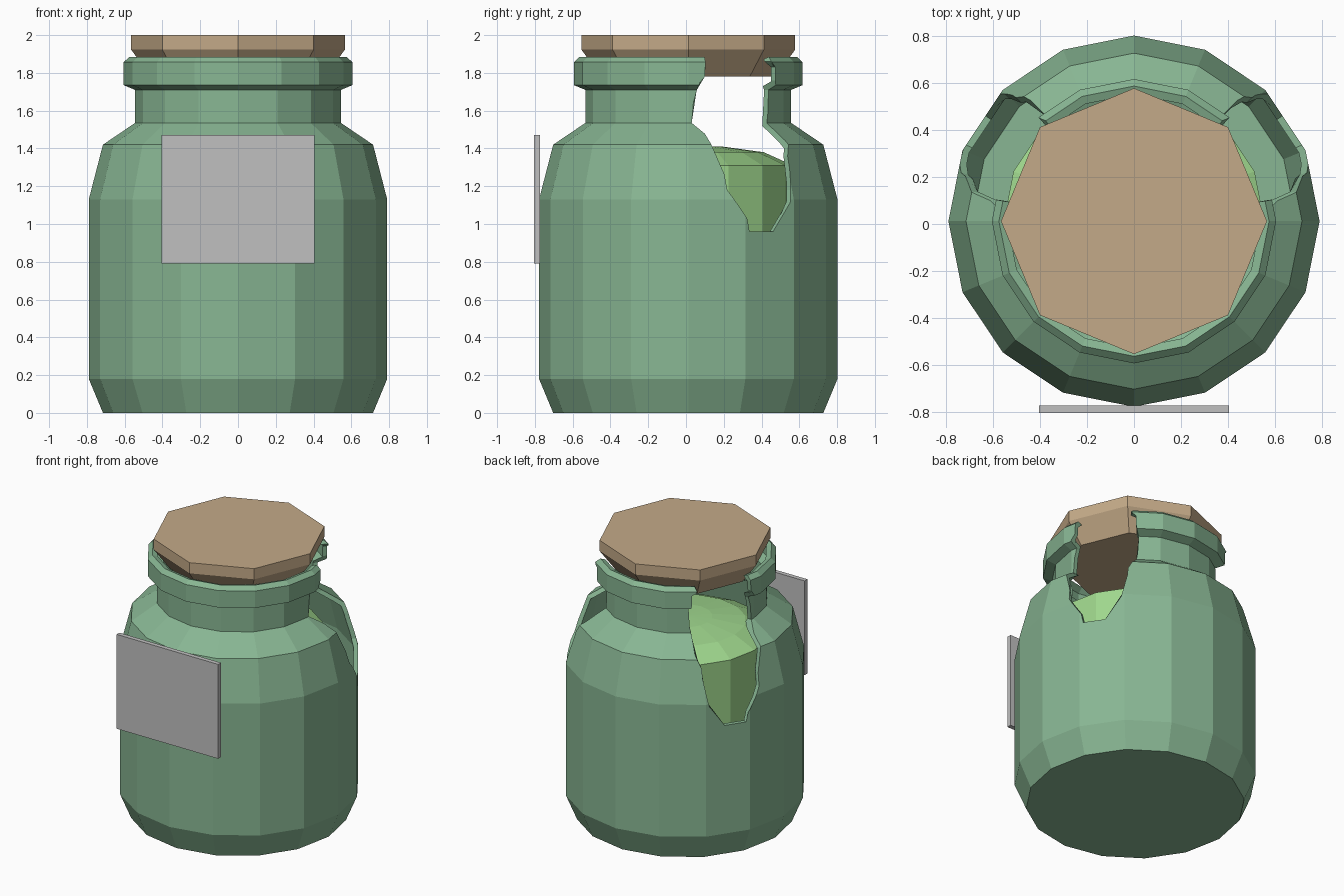
import bpy, bmesh, math

if "Cube" in bpy.data.objects:
    bpy.data.objects.remove(bpy.data.objects["Cube"])

CY = 0.012  # jar axis offset in y


def material(name, srgb):
    m = bpy.data.materials.new(name)
    lin = [((c / 255 + 0.055) / 1.055) ** 2.4 for c in srgb]
    m.diffuse_color = (*lin, 1)
    m.use_nodes = True
    m.node_tree.nodes["Principled BSDF"].inputs["Base Color"].default_value = m.diffuse_color
    return m


glass = material("green glass", (136, 182, 147))
cork = material("cork tan", (196, 170, 136))
liquid = material("light green", (160, 216, 142))
paper = material("label grey", (192, 192, 192))


def finish(bm, name, mat):
    bmesh.ops.remove_doubles(bm, verts=bm.verts, dist=1e-5)
    bmesh.ops.recalc_face_normals(bm, faces=bm.faces)
    me = bpy.data.meshes.new(name)
    bm.to_mesh(me)
    bm.free()
    me.materials.append(mat)
    ob = bpy.data.objects.new(name, me)
    bpy.context.collection.objects.link(ob)
    return ob


def lathe(name, profile, sides, mat):
    """Closed solid of revolution; first and last rings are capped."""
    bm = bmesh.new()
    rings = []
    for r, z in profile:
        rings.append([bm.verts.new((r * math.cos(math.tau * i / sides),
                                    CY + r * math.sin(math.tau * i / sides), z))
                      for i in range(sides)])
    for a, b in zip(rings, rings[1:]):
        for i in range(sides):
            j = (i + 1) % sides
            bm.faces.new((a[i], a[j], b[j], b[i]))
    bm.faces.new(rings[0])
    bm.faces.new(rings[-1])
    return finish(bm, name, mat)


# Hollow jar: outside going up, then inside going down
outer = [(0.715, 0), (0.79, 0.18), (0.79, 1.13), (0.715, 1.42), (0.545, 1.535),
         (0.545, 1.71), (0.605, 1.735), (0.605, 1.857), (0.575, 1.885)]
inner = [(0.54, 1.873), (0.575, 1.84), (0.575, 1.755), (0.515, 1.73), (0.515, 1.52),
         (0.69, 1.40), (0.76, 1.12), (0.76, 0.19), (0.69, 0.03)]
jar = lathe("jar", outer + inner, 16, glass)


def jar_radius(z):
    for (r0, z0), (r1, z1) in zip(outer, outer[1:]):
        if z0 <= z <= z1:
            return (r0 + (r1 - r0) * (z - z0) / (z1 - z0)) * 0.99
    return 0.57


# Broken openings on both sides, cut radially along a (y, z) outline
outline = [(0.09, 1.95), (0.105, 1.85), (0.10, 1.78), (0.055, 1.70), (0.03, 1.535),
           (0.14, 1.41), (0.22, 1.18), (0.335, 0.96), (0.465, 0.96), (0.55, 1.18),
           (0.535, 1.36), (0.455, 1.51), (0.44, 1.71), (0.475, 1.76), (0.475, 1.83),
           (0.45, 1.86), (0.45, 1.95)]
for side, sx in (("right", 1), ("left", -1)):
    bm = bmesh.new()
    near, far = [], []
    for y, z in outline:
        a = math.asin((y - CY) / jar_radius(z))
        for ring, r in ((near, 0.3), (far, 1.0)):
            ring.append(bm.verts.new((sx * r * math.cos(a), CY + r * math.sin(a), z)))
    n = len(outline)
    for i in range(n):
        j = (i + 1) % n
        bm.faces.new((near[i], near[j], far[j], far[i]))
    caps = [bm.faces.new(near), bm.faces.new(far)]
    bmesh.ops.triangulate(bm, faces=caps)
    cutter = finish(bm, side + "_opening_cutter", glass)
    cutter.hide_render = True
    cutter.hide_set(True)
    mod = jar.modifiers.new(side + " opening", "BOOLEAN")
    mod.operation = "DIFFERENCE"
    mod.solver = "EXACT"
    mod.object = cutter

# Contents with a domed top
lathe("liquid", [(0.50, 0.05), (0.555, 0.18), (0.555, 1.31), (0.40, 1.38),
                 (0.18, 1.41), (0.01, 1.415)], 16, liquid)

# Eight-sided tapered stopper
lathe("stopper", [(0.46, 1.78), (0.566, 1.923), (0.566, 2.0)], 8, cork)

# Label plate on the front
bm = bmesh.new()
bmesh.ops.create_cube(bm, size=1)
for v in bm.verts:
    v.co = (v.co.x * 0.81, -0.788 + v.co.y * 0.032, 1.13 + v.co.z * 0.68)
finish(bm, "label", paper)
